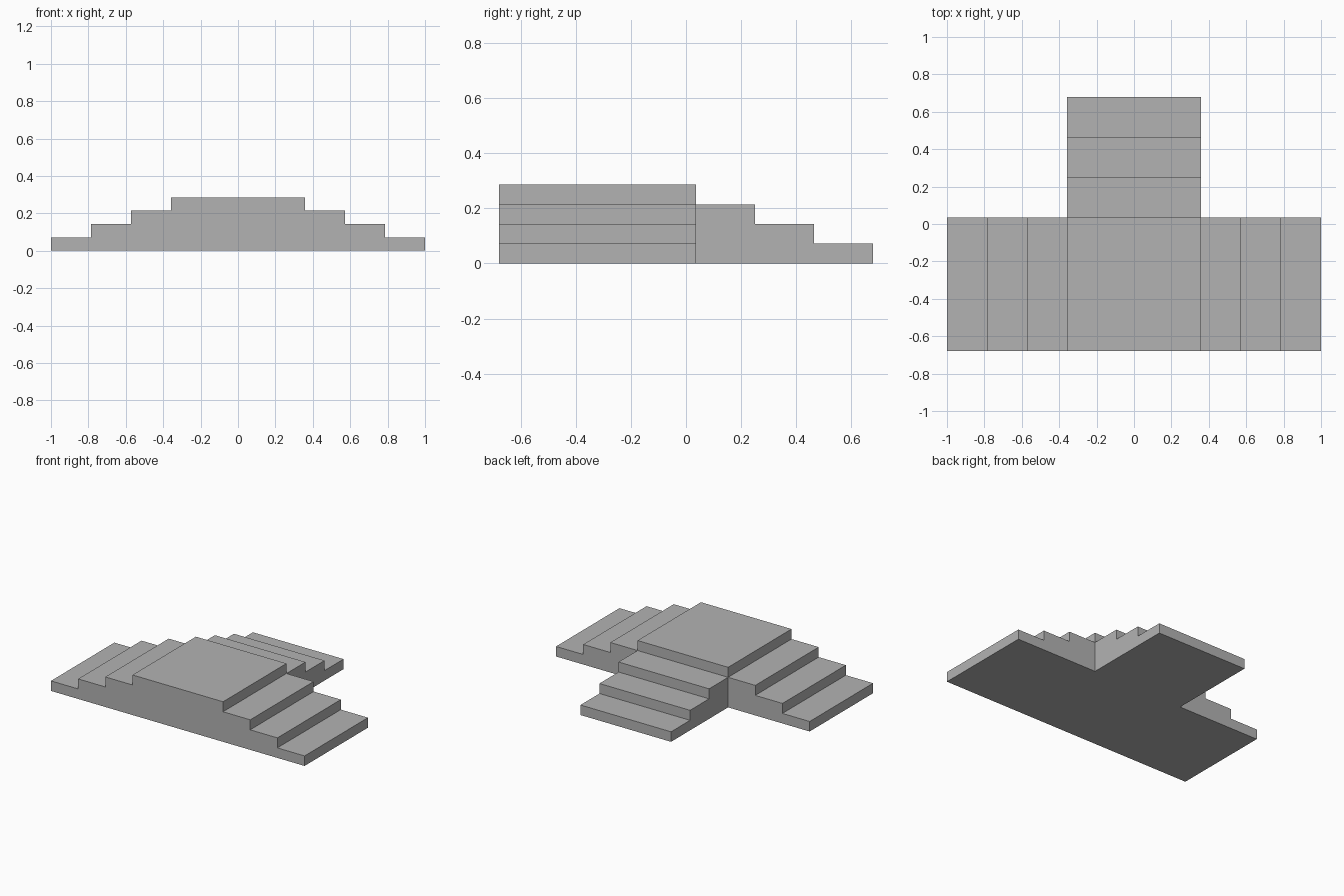
import bpy
import bmesh
from mathutils import Vector

cube = bpy.data.objects.get("Cube")
if cube:
    bpy.data.objects.remove(cube, do_unlink=True)

RISE = 1 / 14            # height of one step
TREAD = 3 * RISE         # depth of one step
HALF = 5 * RISE          # half width of the square landing
FRONT = -9.5 * RISE      # front edge of the landing
BACK = FRONT + 2 * HALF  # back edge of the landing
STEPS = 3

stone = bpy.data.materials.new("plain grey")
stone.use_nodes = True
grey = (0.45, 0.45, 0.45, 1)
stone.diffuse_color = grey
bsdf = next(n for n in stone.node_tree.nodes if n.type == 'BSDF_PRINCIPLED')
bsdf.inputs["Base Color"].default_value = grey


def stair_edge(start):
    """Descending stair outline as (distance, height), from the top step to the ground."""
    points = []
    for i in range(STEPS):
        height = (STEPS - i) * RISE
        points += [(start + i * TREAD, height), (start + (i + 1) * TREAD, height)]
    return points + [(start + STEPS * TREAD, 0)]


def extrude_profile(name, points, sweep):
    """Make a solid by sweeping a flat outline along a vector."""
    bm = bmesh.new()
    face = bm.faces.new([bm.verts.new(p) for p in points])
    result = bmesh.ops.extrude_face_region(bm, geom=[face], use_keep_orig=True)
    moved = [g for g in result["geom"] if isinstance(g, bmesh.types.BMVert)]
    bmesh.ops.translate(bm, verts=moved, vec=Vector(sweep))
    bmesh.ops.recalc_face_normals(bm, faces=bm.faces)
    mesh = bpy.data.meshes.new(name)
    bm.to_mesh(mesh)
    bm.free()
    mesh.materials.append(stone)
    obj = bpy.data.objects.new(name, mesh)
    bpy.context.collection.objects.link(obj)
    return obj


# Landing with a flight down each side, as one mirrored outline
top = (STEPS + 1) * RISE
half = [(HALF, top)] + stair_edge(HALF)
outline = half + [(-x, z) for x, z in reversed(half)]
extrude_profile("landing_and_side_steps",
                [(x, FRONT, z) for x, z in outline], (0, 2 * HALF, 0))

# Flight down the back of the landing
outline = [(BACK, 0)] + stair_edge(BACK)
extrude_profile("back_steps",
                [(-HALF, y, z) for y, z in outline], (2 * HALF, 0, 0))
